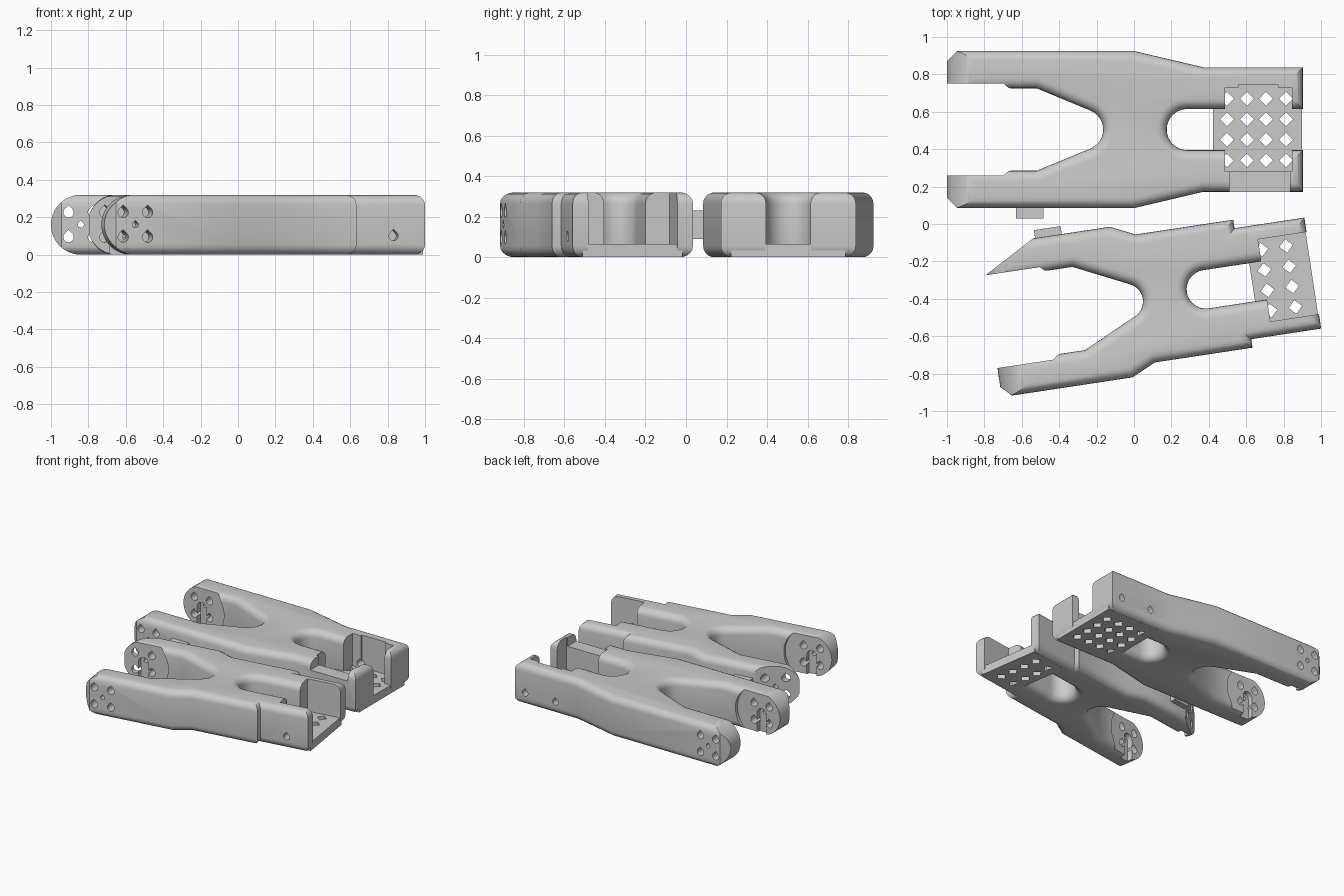
import bpy, bmesh, math
from mathutils import Matrix

if "Cube" in bpy.data.objects:
    bpy.data.objects.remove(bpy.data.objects["Cube"])

H = 0.32          # bracket thickness
FLOOR = 0.065     # tray floor thickness
GREY = (0.6, 0.6, 0.6, 1)

grey = bpy.data.materials.new("plain grey")
grey.use_nodes = True
grey.diffuse_color = GREY
grey.node_tree.nodes["Principled BSDF"].inputs["Base Color"].default_value = GREY


def prism(name, pts, lo, hi, axis="z", rim=0.0):
    """Extrude a closed outline along z or y, optionally rounding its rims."""
    bm = bmesh.new()
    place = (lambda a, b, t: (a, b, t)) if axis == "z" else (lambda a, b, t: (a, t, b))
    rings = [[bm.verts.new(place(a, b, t)) for a, b in pts] for t in (lo, hi)]
    n = len(pts)
    rim_edges = []
    for r in rings:
        rim_edges += bm.faces.new(r).edges[:]
    for i in range(n):
        j = (i + 1) % n
        bm.faces.new((rings[0][i], rings[0][j], rings[1][j], rings[1][i]))
    bmesh.ops.recalc_face_normals(bm, faces=bm.faces[:])
    if rim:
        bmesh.ops.bevel(bm, geom=rim_edges, offset=rim, segments=5, profile=0.5,
                        affect="EDGES", clamp_overlap=False)
    mesh = bpy.data.meshes.new(name)
    bm.to_mesh(mesh)
    bm.free()
    mesh.materials.append(grey)
    ob = bpy.data.objects.new(name, mesh)
    bpy.context.collection.objects.link(ob)
    return ob


def rect(x0, x1, y0, y1):
    return [(x0, y0), (x1, y0), (x1, y1), (x0, y1)]


def arc(cx, cy, r, a0, a1, n):
    return [(cx + r * math.cos(math.radians(a0 + (a1 - a0) * i / n)),
             cy + r * math.sin(math.radians(a0 + (a1 - a0) * i / n))) for i in range(n + 1)]


def teardrop(cx, cy, r):
    return arc(cx, cy, r, -225, 45, 12) + [(cx, cy + r * 1.41)]


def carve(ob, cutter, operation="DIFFERENCE"):
    mod = ob.modifiers.new("carve", "BOOLEAN")
    mod.operation, mod.solver, mod.object = operation, "EXACT", cutter
    bpy.context.view_layer.objects.active = ob
    bpy.ops.object.modifier_apply(modifier=mod.name)
    bpy.data.objects.remove(cutter)


def bracket(prefix, tip, end, outer, inner, fork, slot, shoulders, tray, cells, tab, place, extra):
    """Forked bracket, symmetric about its long axis, with an open tray at +x."""
    # body outline: fork, arm, shoulder, tray end and slot, then mirrored
    fx, fr, fstart = fork
    sx, sr = slot
    half = arc(fx, 0, fr, 0, 66, 6) + [(fstart, inner), (tip, inner), (tip, outer - 0.055),
                                       (tip + 0.055, outer)]
    half += shoulders
    w = shoulders[-1][1]
    half += [(end, w), (end, sr)] + arc(sx, 0, sr, 90, 180, 8)
    outline = half + [(x, -y) for x, y in reversed(half[1:-1])]
    body = prism(prefix + "_forked_body", outline, 0, H, rim=0.055)

    # rounded arm tips, seen from the side
    r = H / 2
    cx = tip + r
    stadium = arc(cx, r, r, 90, 270, 24) + [(end + 0.1, -0.05), (end + 0.1, H + 0.05),
                                            (cx + 0.05, H + 0.05)]
    stadium.insert(25, (cx + 0.05, -0.05))
    carve(body, prism("cutter", stadium, -1, 1, "y"), "INTERSECT")

    # hub recess, key slot and screw holes in the tips
    carve(body, prism("cutter", arc(cx, r, 0.21, 0, 352, 44), -inner - 0.025, inner + 0.025, "y"))
    key = arc(cx, r, 0.04, 0, 180, 10) + [(cx - 0.04, -0.1), (cx + 0.04, -0.1)]
    carve(body, prism("cutter", key, -inner - 0.065, inner + 0.065, "y"))
    carve(body, prism("cutter", teardrop(cx, r, 0.016), -1, 1, "y"))
    for dx in (-1, 1):
        for dz in (-1, 1):
            hole = teardrop(cx + dx * 0.066, r + dz * 0.066, 0.028)
            carve(body, prism("cutter", hole, -1, 1, "y"))

    # tray cavity
    x0, x1, y0, y1 = tray
    carve(body, prism("cutter", rect(x0, x1, y0, y1), -0.1, 0.5))
    for pts, lo, hi, axis in extra:
        carve(body, prism("cutter", pts, lo, hi, axis))

    # perforated tray floor
    floor = prism(prefix + "_tray_floor", rect(x0 - 0.065, end - 0.005, -w + 0.05, w - 0.05),
                  0, FLOOR)
    for x in cells:
        for k in (-1.5, -0.5, 0.5, 1.5):
            diamond = arc(x, k * 0.11, 0.037, 0, 270, 3)
            carve(floor, prism("cutter", diamond, -0.1, 0.2))

    # cable tab on one arm
    clip = prism(prefix + "_cable_tab", rect(*tab), 0.09, 0.23)
    for ob in (body, floor, clip):
        ob.matrix_world = place
        bpy.ops.object.select_all(action="DESELECT")
        ob.select_set(True)
        bpy.context.view_layer.objects.active = ob
        bpy.ops.object.shade_smooth_by_angle(angle=math.radians(30))


# larger bracket: closed-ended tray, lowered side wall and two wall screws
bracket("rear", tip=-1.0, end=0.903, outer=0.42, inner=0.22,
        fork=(-0.275, 0.11, -0.52), slot=(0.285, 0.11),
        shoulders=[(0, 0.42), (0.37, 0.333)],
        tray=(0.487, 0.845, -0.225, 0.225), cells=(0.497, 0.604, 0.706, 0.813),
        tab=(-0.63, -0.485, -0.475, -0.4),
        place=Matrix.Translation((0, 0.505, 0)),
        extra=[(rect(0.51, 0.835, -0.5, -0.2), 0.25, 0.5, "z"),
               (rect(0.56, 0.77, 0.2, 0.24), FLOOR, 0.5, "z"),
               (teardrop(0.815, 0.1, 0.025), 0.2, 0.5, "y"),
               (teardrop(0.55, 0.1, 0.025), 0.2, 0.5, "y")])

# smaller bracket: open-ended tray, stepped walls and one tapered arm
bracket("front", tip=-0.837, end=0.906, outer=0.407, inner=0.225,
        fork=(-0.108, 0.095, -0.36), slot=(0.328, 0.103),
        shoulders=[(-0.13, 0.407), (0, 0.346), (0.528, 0.346), (0.528, 0.3)],
        tray=(0.643, 1.0, -0.222, 0.222), cells=(0.653, 0.787),
        tab=(-0.534, -0.39, 0.38, 0.45),
        place=Matrix.Translation((0.06, -0.398, 0)) @ Matrix.Rotation(math.radians(8.6), 4, "Z"),
        extra=[([(-0.547, 0.406), (-0.9, 0.209), (-0.9, 0.6), (-0.547, 0.6)], -0.1, 0.5, "z"),
               (teardrop(0.735, 0.1, 0.025), -0.5, -0.2, "y")])
